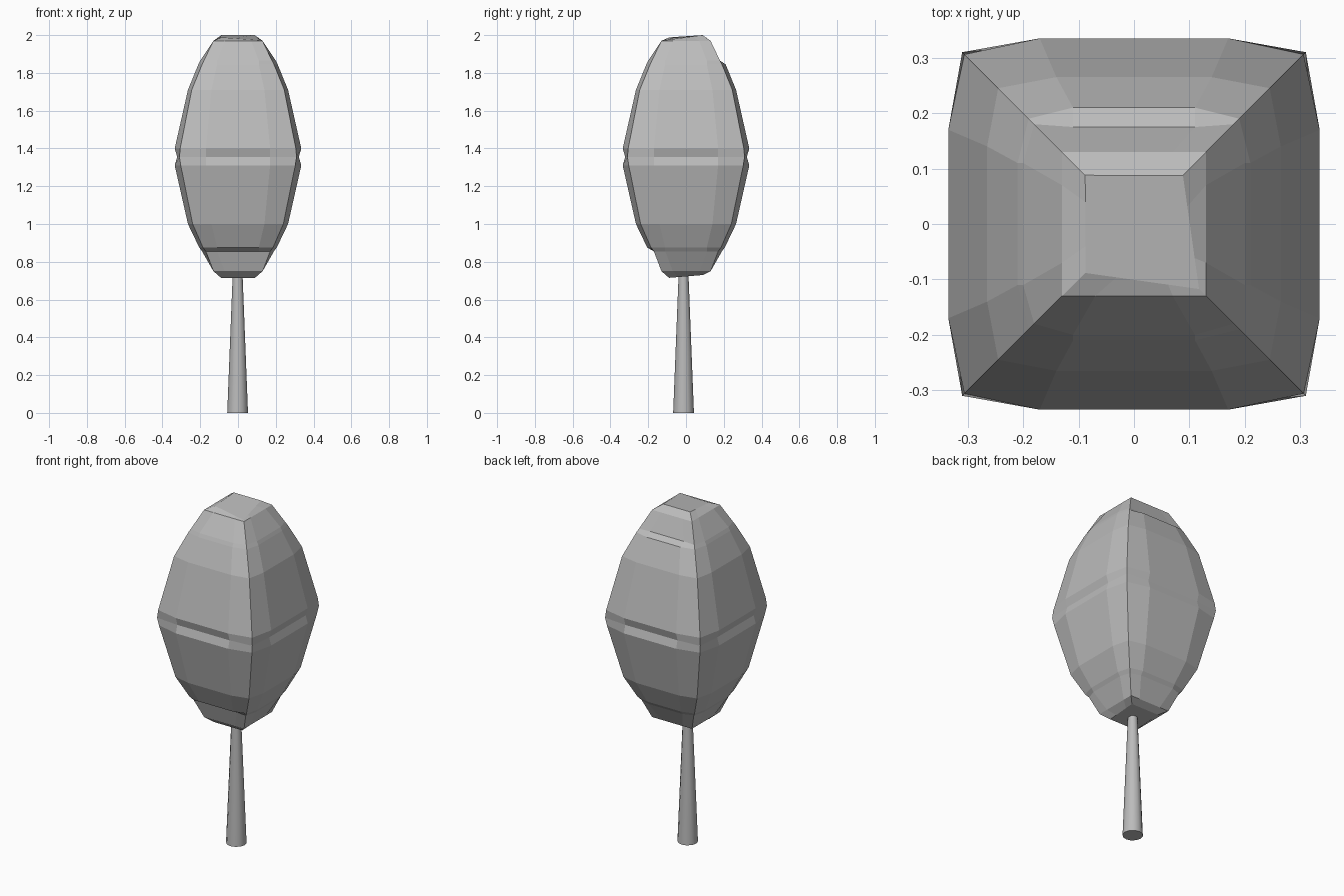
import bpy, bmesh, math
from mathutils import Vector

if "Cube" in bpy.data.objects:
    bpy.data.objects.remove(bpy.data.objects["Cube"])

grey = bpy.data.materials.new("plain grey")
grey.diffuse_color = (0.5, 0.5, 0.5, 1)
grey.use_nodes = True
grey.node_tree.nodes["Principled BSDF"].inputs["Base Color"].default_value = grey.diffuse_color


def make_object(name, bm):
    bmesh.ops.recalc_face_normals(bm, faces=bm.faces)
    mesh = bpy.data.meshes.new(name)
    bm.to_mesh(mesh)
    bm.free()
    mesh.materials.append(grey)
    obj = bpy.data.objects.new(name, mesh)
    bpy.context.collection.objects.link(obj)
    return obj


# Crown rings: height, corner distance, side distance, half-width of the side panel
rings = [
    (0.715, 0.09, 0.09, 0.04), (0.75, 0.13, 0.13, 0.07),
    (0.855, 0.17, 0.19, 0.11), (0.875, 0.185, 0.205, 0.11),
    (1.00, 0.24, 0.265, 0.14), (1.31, 0.303, 0.335, 0.17),
    (1.355, 0.31, 0.322, 0.17), (1.40, 0.306, 0.335, 0.17),
    (1.71, 0.245, 0.265, 0.14), (1.845, 0.19, 0.21, 0.11),
    (1.865, 0.18, 0.20, 0.11), (1.97, 0.13, 0.13, 0.07),
    (2.00, 0.088, 0.088, 0.04),
]


def ring_points(i):
    z, c, s, w = rings[i]
    pts = []
    # sides in order: front, right, back, left; each is a corner and two panel points
    for k in range(4):
        d = s
        if (i == 2 and k == 0) or (i == 10 and k == 2):
            d = s - 0.025      # dents low at the front and high at the back
        for x, y in ((-c, -c), (-w, -d), (w, -d)):
            a = k * math.pi / 2
            pts.append(Vector((x * math.cos(a) - y * math.sin(a),
                               x * math.sin(a) + y * math.cos(a), z)))
    return pts


bm = bmesh.new()
loops = []
for i in range(len(rings)):
    pts = ring_points(i)
    for p in pts:
        # slanted top and bottom caps, lowest toward the front right
        if i == len(rings) - 1:
            t = (0.09 - p.y) / 0.18
            u = (p.x + 0.09) / 0.18
            p.z -= t * (0.012 + 0.016 * u)
            p.x += 0.03 * t * u
            p.y -= 0.03 * t * u
        if i == 0:
            p.z += 0.015 * (p.y + 0.09) / 0.18
    loops.append([bm.verts.new(p) for p in pts])
for a, b in zip(loops, loops[1:]):
    for j in range(12):
        n = (j + 1) % 12
        bm.faces.new((a[j], a[n], b[n], b[j]))
bm.faces.new(loops[0])
bm.faces.new(loops[-1])
make_object("crown", bm)

# Tapered trunk
bm = bmesh.new()
bmesh.ops.create_cone(bm, cap_ends=True, segments=12, radius1=0.055, radius2=0.025, depth=0.76)
bmesh.ops.translate(bm, verts=bm.verts, vec=(-0.002, -0.013, 0.38))
trunk = make_object("trunk", bm)
bpy.context.view_layer.objects.active = trunk
trunk.select_set(True)
bpy.ops.object.shade_smooth_by_angle(angle=math.radians(40))
